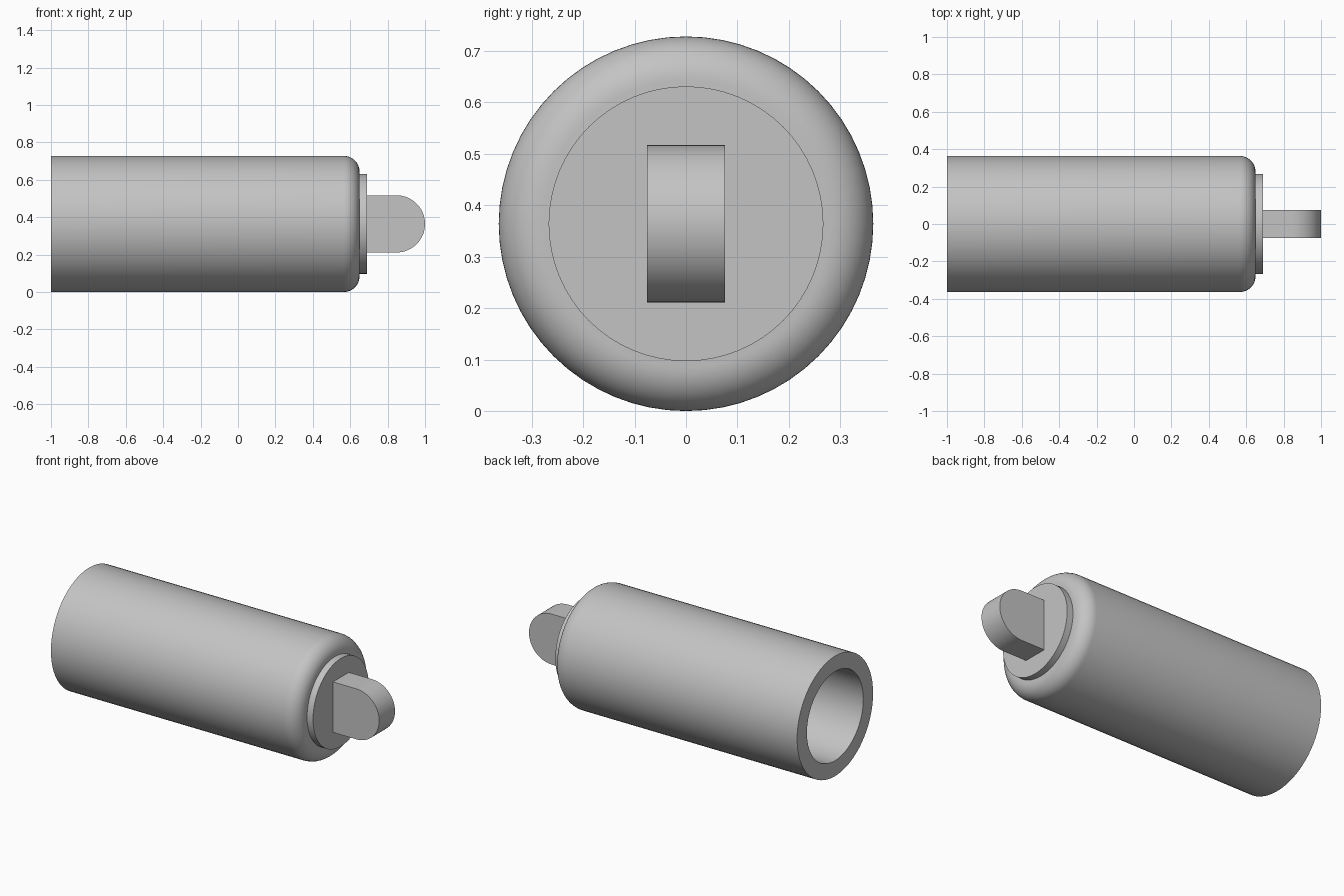
import bpy, bmesh
from math import sin, cos, pi, radians
from mathutils import Vector

cube = bpy.data.objects.get("Cube")
if cube:
    bpy.data.objects.remove(cube, do_unlink=True)

AXIS_Z = 0.364      # height of the long axis
SEGMENTS = 64

grey = bpy.data.materials.new("plain grey")
grey.use_nodes = True
colour = (0.55, 0.55, 0.55, 1)
grey.diffuse_color = colour
grey.node_tree.nodes["Principled BSDF"].inputs["Base Color"].default_value = colour


def arc(cx, cr, radius, start, end, steps):
    """Points on an arc, angles in degrees."""
    angles = [radians(start + (end - start) * i / steps) for i in range(steps + 1)]
    return [(cx + radius * cos(a), cr + radius * sin(a)) for a in angles]


def finish(name, bm):
    bmesh.ops.remove_doubles(bm, verts=bm.verts, dist=0.0001)
    bmesh.ops.recalc_face_normals(bm, faces=bm.faces)
    mesh = bpy.data.meshes.new(name)
    bm.to_mesh(mesh)
    bm.free()
    mesh.materials.append(grey)
    obj = bpy.data.objects.new(name, mesh)
    obj.location.z = AXIS_Z
    bpy.context.collection.objects.link(obj)
    bpy.ops.object.select_all(action="DESELECT")
    obj.select_set(True)
    bpy.context.view_layer.objects.active = obj
    bpy.ops.object.shade_smooth_by_angle(angle=radians(30))
    return obj


def lathe(name, profile):
    """Turn an (x, radius) profile around the long axis."""
    bm = bmesh.new()
    verts = [bm.verts.new((x, 0, r)) for x, r in profile]
    edges = [bm.edges.new(pair) for pair in zip(verts, verts[1:])]
    bmesh.ops.spin(bm, geom=verts + edges, cent=(0, 0, 0), axis=(1, 0, 0),
                   angle=2 * pi, steps=SEGMENTS, use_merge=True)
    return finish(name, bm)


# Hollow barrel: blind bore, open rim, rounded closed end
lathe("barrel", [(0.56, 0), (0.56, 0.27), (-1, 0.27), (-1, 0.364)]
      + arc(0.565, 0.279, 0.085, 90, 0, 12) + [(0.65, 0)])

# Raised collar on the closed end
lathe("collar", [(0.64, 0), (0.64, 0.267), (0.69, 0.267), (0.69, 0)])

# Flat tab with a half-round tip
bm = bmesh.new()
outline = [(0.68, -0.153)] + arc(0.847, 0, 0.153, -90, 90, 32) + [(0.68, 0.153)]
face = bm.faces.new([bm.verts.new((x, -0.076, z)) for x, z in outline])
side = bmesh.ops.extrude_face_region(bm, geom=[face])
moved = [v for v in side["geom"] if isinstance(v, bmesh.types.BMVert)]
bmesh.ops.translate(bm, verts=moved, vec=Vector((0, 0.152, 0)))
finish("tab", bm)
